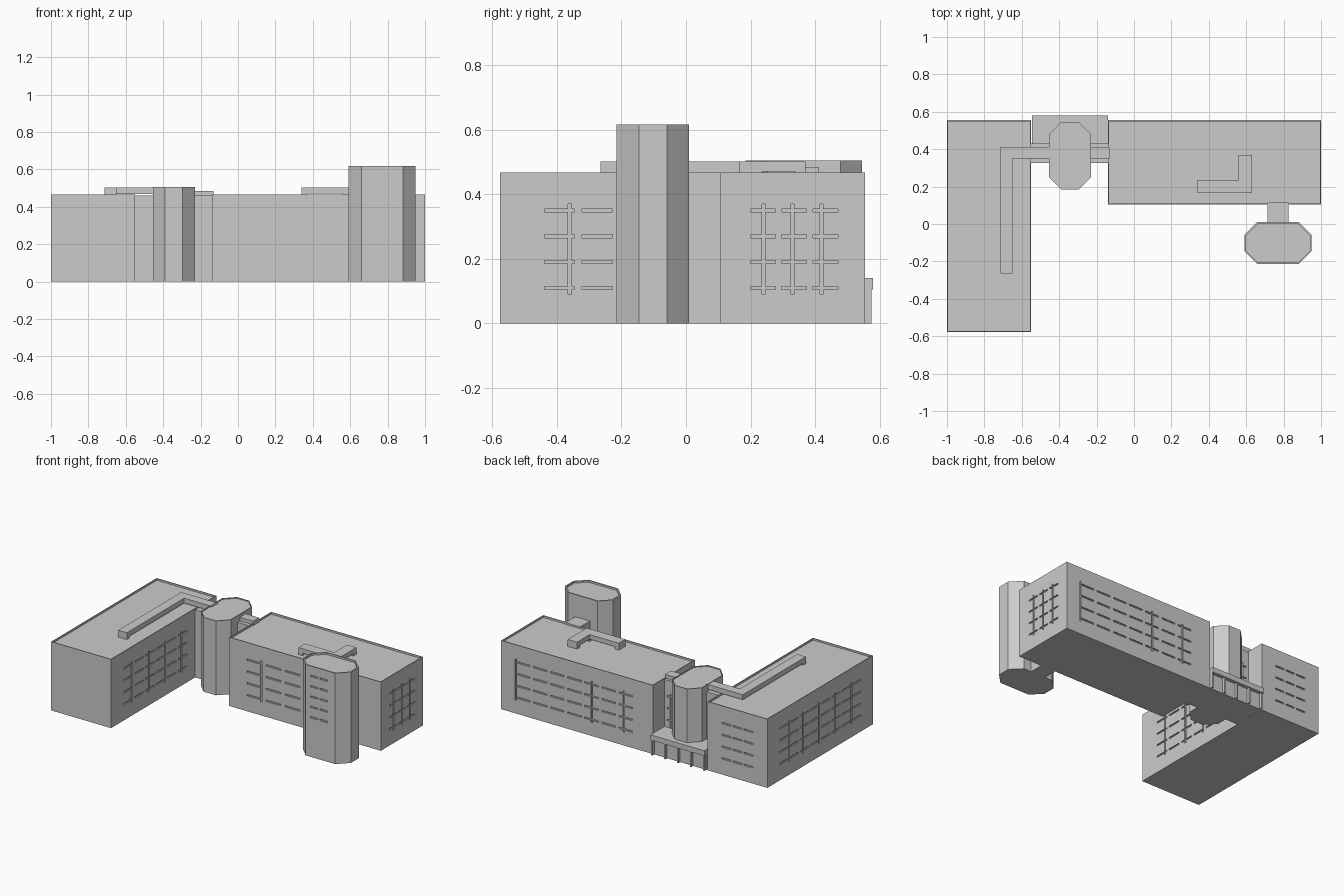
import bpy, bmesh

if "Cube" in bpy.data.objects:
    bpy.data.objects.remove(bpy.data.objects["Cube"])

def prism(name, pts, z0, z1, rim=0.0, drop=0.012):
    """Extrude a plan outline; an optional rim leaves a parapet around a sunken roof."""
    bm = bmesh.new()
    base = bm.faces.new([bm.verts.new((x, y, z0)) for x, y in pts])
    ext = bmesh.ops.extrude_face_region(bm, geom=[base])["geom"]
    for v in ext:
        if isinstance(v, bmesh.types.BMVert):
            v.co.z = z1
    bmesh.ops.recalc_face_normals(bm, faces=bm.faces)
    if rim:
        top = max(bm.faces, key=lambda f: f.calc_center_median().z)
        bmesh.ops.inset_region(bm, faces=[top], thickness=rim)
        ext = bmesh.ops.extrude_face_region(bm, geom=[top])["geom"]
        for v in ext:
            if isinstance(v, bmesh.types.BMVert):
                v.co.z -= drop
        if top.is_valid:
            bm.faces.remove(top)
        bmesh.ops.recalc_face_normals(bm, faces=bm.faces)
    me = bpy.data.meshes.new(name)
    bm.to_mesh(me)
    bm.free()
    ob = bpy.data.objects.new(name, me)
    bpy.context.collection.objects.link(ob)
    return ob

def rect(x0, x1, y0, y1):
    return [(x0, y0), (x1, y0), (x1, y1), (x0, y1)]

def octagon(x0, x1, y0, y1, c):
    return [(x0 + c, y0), (x1 - c, y0), (x1, y0 + c), (x1, y1 - c),
            (x1 - c, y1), (x0 + c, y1), (x0, y1 - c), (x0, y0 + c)]

def box(name, x0, x1, y0, y1, z0, z1):
    return prism(name, rect(x0, x1, y0, y1), z0, z1)

def grooves(wall, axis, pos, start, end, count, rows, posts=()):
    """Cut rows of horizontal window slots, plus vertical slots, into one wall plane."""
    bm = bmesh.new()
    d, t = 0.008, 0.005
    def slot(a0, a1, z0, z1):
        vs = bmesh.ops.create_cube(bm, size=1)["verts"]
        for v in vs:
            a = a0 if v.co.x < 0 else a1
            p = pos + (d if v.co.y > 0 else -d)
            z = z0 if v.co.z < 0 else z1
            v.co = (a, p, z) if axis == 'y' else (p, a, z)
        bmesh.ops.recalc_face_normals(bm, faces=list({f for v in vs for f in v.link_faces}))
    step = (end - start) / count
    for z in rows:
        for i in range(count):
            slot(start + (i + 0.1) * step, start + (i + 0.9) * step, z - t, z + t)
    for a in posts:
        slot(a - t, a + t, rows[0] - 0.02, rows[-1] + 0.02)
    me = bpy.data.meshes.new("window_cutter")
    bm.to_mesh(me)
    bm.free()
    cutter = bpy.data.objects.new("window_cutter", me)
    bpy.context.collection.objects.link(cutter)
    mod = wall.modifiers.new("windows", 'BOOLEAN')
    mod.operation, mod.object, mod.solver = 'DIFFERENCE', cutter, 'EXACT'
    mod.use_self = True
    cutter.hide_render = True
    cutter.hide_viewport = True
    cutter.display_type = 'WIRE'

H = 0.467
FLOORS = [0.11, 0.19, 0.27, 0.35]

# Main wings
left = prism("left_wing", rect(-1, -0.55, -0.577, 0.555), 0, H, 0.008)
right = prism("right_wing", rect(-0.14, 1, 0.105, 0.555), 0, H, 0.008)

# Window slots
grooves(left, 'x', -0.55, -0.45, 0.25, 6, FLOORS, (-0.36, -0.17, 0.0, 0.18))
grooves(left, 'x', -1, -0.46, 0.43, 8, FLOORS, (-0.35, -0.17, 0.0, 0.17, 0.32))
grooves(left, 'y', 0.555, -0.9, -0.65, 3, FLOORS)
grooves(right, 'y', 0.105, -0.02, 0.55, 4, FLOORS, (0.1, 0.42))
grooves(right, 'y', 0.555, 0.0, 0.9, 7, FLOORS, (0.08, 0.32, 0.89))
grooves(right, 'x', 1, 0.19, 0.48, 3, FLOORS, (0.24, 0.33, 0.42))

# Link block between the wings
link = box("link_block", -0.55, -0.14, 0.325, 0.43, 0, 0.46)
grooves(link, 'y', 0.43, -0.54, -0.46, 1, FLOORS, (-0.50,))
grooves(link, 'y', 0.43, -0.22, -0.15, 1, FLOORS, (-0.185,))

# Stair towers
prism("middle_tower", octagon(-0.455, -0.23, 0.185, 0.545, 0.066), 0, 0.505, 0.006, 0.006)
tower = prism("front_tower", octagon(0.59, 0.95, -0.215, 0.01, 0.069), 0, 0.617, 0.01)
grooves(tower, 'y', -0.215, 0.69, 0.83, 2, [0.27, 0.34, 0.41, 0.48, 0.55])
box("tower_bridge", 0.715, 0.825, 0.0, 0.115, 0, H)

# Entrance porch at the back
box("porch_canopy", -0.545, -0.14, 0.43, 0.58, 0.105, 0.14)
box("porch_wall", -0.545, -0.14, 0.43, 0.555, 0, 0.105)
for i in range(5):
    x = -0.54 + i * 0.0975
    box("porch_column", x, x + 0.01, 0.55, 0.575, 0, 0.107)

# Roof ducts
prism("left_roof_duct", [(-0.715, -0.265), (-0.65, -0.265), (-0.65, 0.35),
                         (-0.44, 0.35), (-0.44, 0.412), (-0.715, 0.412)], 0.468, 0.502)
box("link_roof_duct", -0.25, -0.13, 0.35, 0.412, 0.455, 0.485)
prism("right_roof_duct", [(0.34, 0.165), (0.63, 0.165), (0.63, 0.37), (0.56, 0.37),
                          (0.56, 0.235), (0.34, 0.235)], 0.471, 0.502)
# Duct feet reaching the sunken roof
for x0, x1, y0, y1 in ((-0.715, -0.65, -0.265, -0.235), (0.34, 0.37, 0.165, 0.235),
                       (0.56, 0.63, 0.34, 0.37), (0.56, 0.63, 0.165, 0.235)):
    box("duct_foot", x0, x1, y0, y1, 0.454, 0.475)
